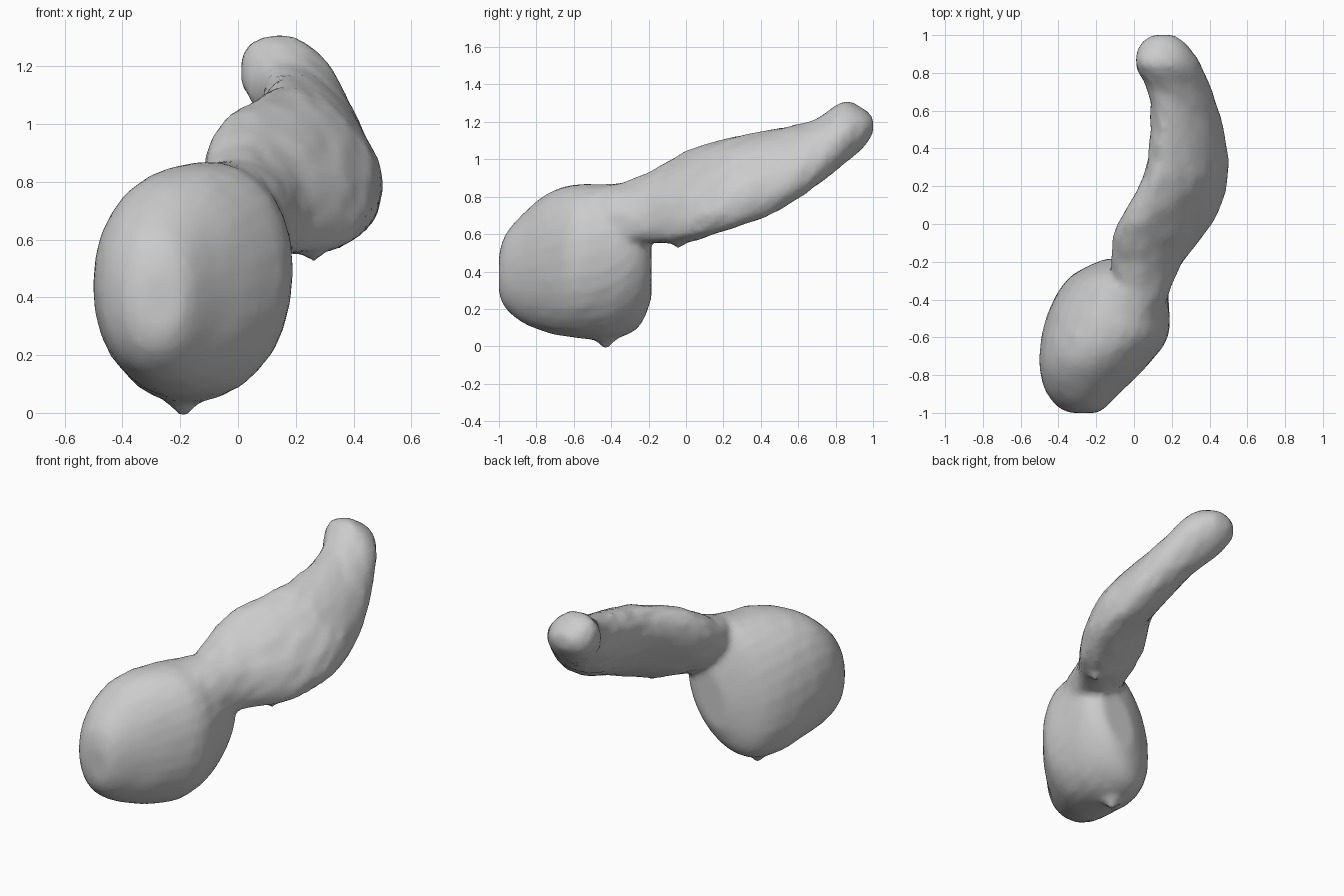
import bpy
import bmesh
import math
import random
from mathutils import Vector

random.seed(4)
SIDES = 28
STEPS_BETWEEN = 3

old_cube = bpy.data.objects.get("Cube")
if old_cube:
    bpy.data.objects.remove(old_cube, do_unlink=True)


def make_material(name, colour):
    material = bpy.data.materials.new(name)
    material.use_nodes = True
    material.diffuse_color = colour
    material.node_tree.nodes["Principled BSDF"].inputs["Base Color"].default_value = colour
    return material


def smooth_stations(stations):
    """Catmull-Rom interpolation between the main cross-sections."""
    padded = [stations[0]] + stations + [stations[-1]]
    result = []
    for a, b, c, d in zip(padded, padded[1:], padded[2:], padded[3:]):
        for step in range(STEPS_BETWEEN):
            t = step / STEPS_BETWEEN
            result.append([
                q + t * ((r - p) + t * ((2 * p - 5 * q + 4 * r - s)
                         + t * (3 * q - p - 3 * r + s))) / 2
                for p, q, r, s in zip(a, b, c, d)])
    result.append(list(stations[-1]))
    return result


def loft(bm, stations, squareness, bumps):
    """Skin leaning oval sections: y, x low, x high, z low, z high, lean."""
    rings = []
    for y, x_low, x_high, z_low, z_high, lean in smooth_stations(stations):
        middle = Vector(((x_low + x_high) / 2, y, (z_low + z_high) / 2))
        half_x, half_z = (x_high - x_low) / 2, (z_high - z_low) / 2
        ring = []
        for i in range(SIDES):
            angle = math.tau * i / SIDES
            u, w = math.cos(angle), math.sin(angle)
            u = math.copysign(abs(u) ** squareness, u)
            w = math.copysign(abs(w) ** squareness, w)
            w = lean * u + math.sqrt(1 - lean * lean) * w
            swell = 1 + random.uniform(-bumps, bumps)
            ring.append(bm.verts.new(
                middle + Vector((half_x * u, 0, half_z * w)) * swell))
        rings.append(ring)
    for first, second in zip(rings, rings[1:]):
        for i in range(SIDES):
            j = (i + 1) % SIDES
            bm.faces.new((first[i], first[j], second[j], second[i]))
    bm.faces.new(rings[0][::-1])
    bm.faces.new(rings[-1])


def nub(bm, tip, radius, height):
    """Small cone pointing down from the underside."""
    made = bmesh.ops.create_cone(bm, cap_ends=True, segments=8,
                                 radius1=0.012, radius2=radius, depth=height)
    bmesh.ops.translate(bm, verts=made["verts"],
                        vec=Vector(tip) + Vector((0, 0, height / 2)))


# Large rounded bulb at the front, its back tapering up to the neck
bulb = [
    (-1.0, -.33, -.2, .29, .48, 0),
    (-.97, -.4, -.15, .21, .59, 0),
    (-.88, -.47, -.06, .13, .7, 0),
    (-.75, -.5, .07, .075, .81, 0),
    (-.6, -.49, .18, .045, .865, .05),
    (-.43, -.44, .185, .035, .865, .15),
    (-.3, -.36, .18, .07, .865, .3),
    (-.23, -.26, .15, .14, .78, .4),
    (-.185, -.15, .08, .26, .6, .4),
]

# Flattened, leaning tail that rises to the back
tail = [
    (-.55, -.16, .13, .4, .84, 0),
    (-.4, -.12, .175, .48, .86, -.1),
    (-.2, -.12, .26, .55, .93, -.35),
    (0, -.09, .41, .55, 1.045, -.5),
    (.25, .05, .5, .635, 1.12, -.5),
    (.5, .085, .475, .725, 1.165, -.5),
    (.7, .075, .415, .86, 1.22, -.4),
    (.84, .01, .355, .97, 1.31, -.25),
    (.95, .03, .28, 1.065, 1.27, -.1),
    (1.0, .1, .21, 1.14, 1.22, 0),
]

bm = bmesh.new()
loft(bm, bulb, .93, .006)
loft(bm, tail, 1, .035)
nub(bm, (-.19, -.43, -.012), .08, .07)
nub(bm, (.26, -.04, .525), .07, .06)
bmesh.ops.recalc_face_normals(bm, faces=bm.faces)
mesh = bpy.data.meshes.new("organ_body")
bm.to_mesh(mesh)
bm.free()

body = bpy.data.objects.new("organ_body", mesh)
bpy.context.collection.objects.link(body)
mesh.materials.append(make_material("neutral_grey", (.6, .6, .6, 1)))

# Fuse the overlapping parts into one skin
fuse = body.modifiers.new("fuse", "REMESH")
fuse.mode = "VOXEL"
fuse.voxel_size = 0.022
fuse.use_smooth_shade = True
soften = body.modifiers.new("soften", "SMOOTH")
soften.factor = 0.4
soften.iterations = 1
